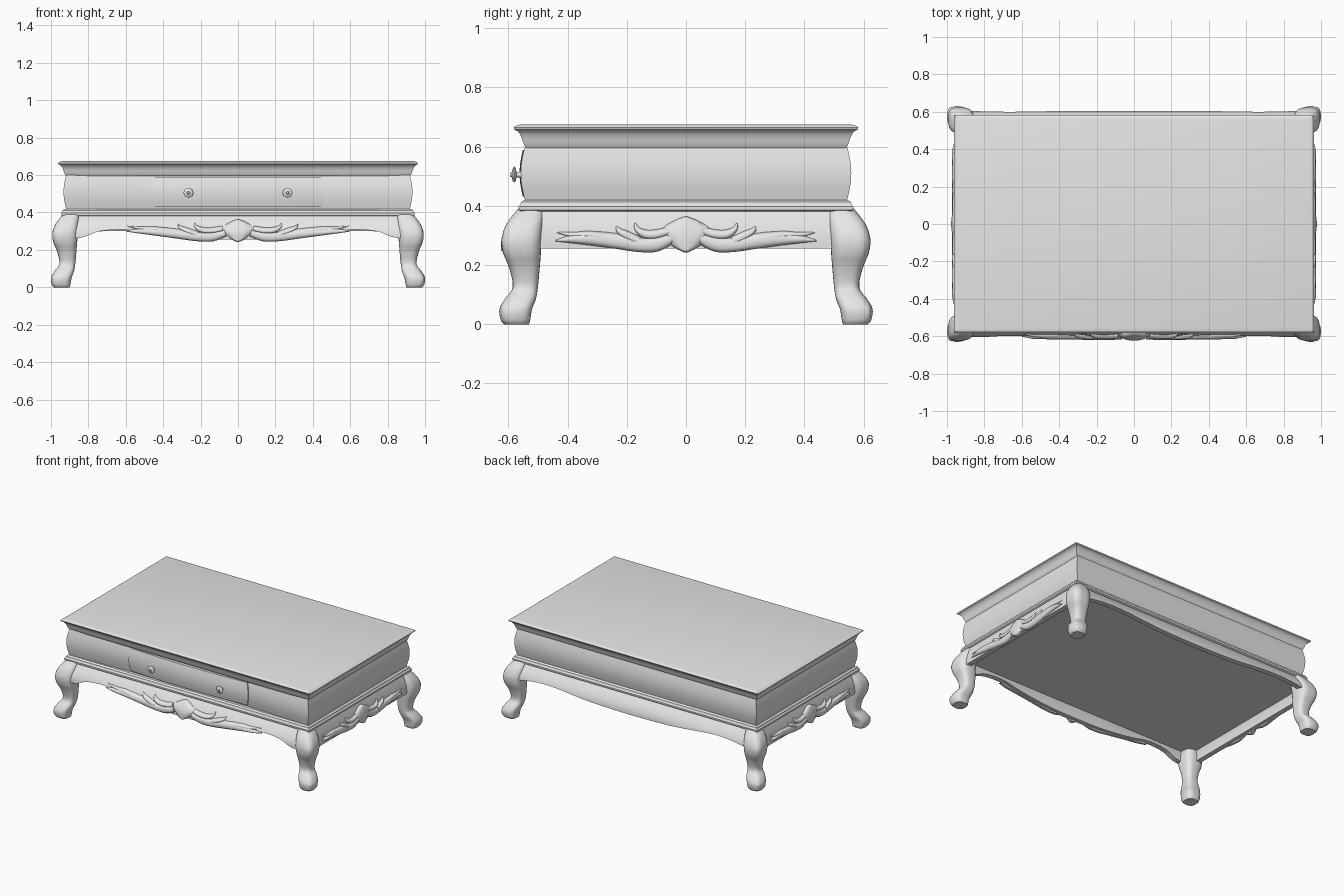
import bpy, bmesh, math
from math import sin, cos, pi

if "Cube" in bpy.data.objects:
    bpy.data.objects.remove(bpy.data.objects["Cube"], do_unlink=True)

grey = bpy.data.materials.new("pale grey paint")
grey.use_nodes = True
colour = (0.8, 0.8, 0.8, 1)
grey.diffuse_color = colour
grey.node_tree.nodes["Principled BSDF"].inputs["Base Color"].default_value = colour


def loft(name, rings, angle=35):
    """Skin a stack of closed rings and cap both ends."""
    bm = bmesh.new()
    rows = [[bm.verts.new(p) for p in ring] for ring in rings]
    n = len(rows[0])
    for a, b in zip(rows, rows[1:]):
        for i in range(n):
            j = (i + 1) % n
            bm.faces.new((a[i], a[j], b[j], b[i]))
    bm.faces.new(rows[0])
    bm.faces.new(rows[-1])
    bmesh.ops.recalc_face_normals(bm, faces=bm.faces)
    mesh = bpy.data.meshes.new(name)
    bm.to_mesh(mesh)
    bm.free()
    mesh.materials.append(grey)
    mesh.shade_smooth()
    mesh.set_sharp_from_angle(angle=math.radians(angle))
    ob = bpy.data.objects.new(name, mesh)
    bpy.context.scene.collection.objects.link(ob)


def smooth(pts, steps=4):
    """Catmull-Rom curve through tuples of any length."""
    out = []
    for i in range(len(pts) - 1):
        p0, p1 = pts[max(i - 1, 0)], pts[i]
        p2, p3 = pts[i + 1], pts[min(i + 2, len(pts) - 1)]
        for k in range(steps):
            t = k / steps
            out.append(tuple(
                0.5 * (2 * b + (c - a) * t + (2 * a - 5 * b + 4 * c - d) * t ** 2
                       + (3 * b - a - 3 * c + d) * t ** 3)
                for a, b, c, d in zip(p0, p1, p2, p3)))
    return out + [pts[-1]]


def slab(name, profile):
    """Rectangular stack from (z, half depth) pairs."""
    loft(name, [[(sx * (h + 0.38), sy * h, z)
                 for sx, sy in ((-1, -1), (1, -1), (1, 1), (-1, 1))]
                for z, h in profile], 15)


# Tabletop, lower moulding and underside board
cove = smooth([(0.605, 0.546), (0.615, 0.55), (0.63, 0.555), (0.645, 0.563), (0.653, 0.571)], 3)
slab("tabletop", [(0.595, 0.54)] + cove
     + [(0.657, 0.579), (0.664, 0.582), (0.671, 0.573), (0.675, 0.557)])
slab("lower_moulding", [(0.38, 0.556), (0.385, 0.564), (0.397, 0.565), (0.403, 0.559),
                        (0.412, 0.557), (0.42, 0.546)])
slab("underside_board", [(0.325, 0.555), (0.335, 0.555)])

# Bulging case, its front walls leaning in towards the drawer
bulge = [(0.415 + 0.19 * t / 12, 0.543 + 0.015 * sin(pi * t / 12)) for t in range(13)]
loft("case", [[(-h - 0.375, -h, z), (-0.45, 0.018 - h, z), (0.45, 0.018 - h, z),
               (h + 0.375, -h, z), (h + 0.375, h, z), (-h - 0.375, h, z)] for z, h in bulge])

# Bowed drawer front
rings = []
for z, h in bulge[1:-1]:
    w = 0.44 + (h - 0.543) * 1.4
    rings.append([(w * u / 5, 0.014 * (u / 5) ** 2 - h - 0.004, z) for u in range(-5, 6)]
                 + [(w, -0.5, z), (-w, -0.5, z)])
loft("drawer_front", rings)

# Drawer knobs
knob = [(0.55, 0.012), (0.572, 0.008), (0.575, 0.022), (0.58, 0.027),
        (0.585, 0.021), (0.588, 0.009), (0.594, 0.006)]
for side in (-1, 1):
    loft("drawer_knob", [[(side * 0.265 + r * cos(a * pi / 4), -y, 0.505 + r * sin(a * pi / 4))
                          for a in range(8)] for y, r in knob], 50)

# Cabriole legs: height, outer reach, inner reach
leg = smooth([(0.0, 0.615, 0.53), (0.015, 0.625, 0.526), (0.05, 0.629, 0.52),
              (0.085, 0.612, 0.507), (0.125, 0.585, 0.5), (0.19, 0.597, 0.494),
              (0.24, 0.617, 0.49), (0.29, 0.622, 0.487), (0.34, 0.605, 0.482),
              (0.39, 0.567, 0.477)])


def leg_ring(z, outer, inner, sx, sy):
    c, r = (outer + inner) / 2, (outer - inner) / 2
    ring = []
    for k in range(32):
        a = 2 * pi * k / 32
        ca, sa = cos(a), sin(a)
        q = r / (abs(ca) ** 3 + abs(sa) ** 3) ** (1 / 3)
        # toes on the foot, a raised crest on the knee
        facing = max(0, cos(a - pi / 4))
        if z < 0.09:
            q *= 1 + 0.03 * facing * cos(8 * (a - pi / 4)) * sin(pi * z / 0.09)
        elif z > 0.17:
            q *= 1 + 0.06 * facing ** 12 * sin(pi * (z - 0.17) / 0.22)
        ring.append((sx * (c + 0.37 + q * ca), sy * (c + q * sa), z))
    return ring


for sy, end in ((-1, "front"), (1, "back")):
    for sx, side in ((1, "left"), (-1, "right")):
        loft(end + "_" + side + "_leg", [leg_ring(*p, sx, sy) for p in leg])

# Side directions: place (along, outward, height) in space
SIDES = {
    "front": lambda s, d, z: (s, -d, z),
    "back": lambda s, d, z: (s, d, z),
    "left": lambda s, d, z: (d, s, z),
    "right": lambda s, d, z: (-d, s, z),
}


def flare(side, z):
    t = min(max((0.385 - z) / 0.11, 0), 1)
    base, grow = (0.548, 0.056) if side in ("front", "back") else (0.932, 0.026)
    return base + grow * sin(t * pi * 0.5)


# Aprons: scalloped front, gently waved back, straight short sides
front_edge = smooth([(0, 0.255), (0.18, 0.257), (0.33, 0.27), (0.45, 0.285), (0.6, 0.308),
                     (0.74, 0.3), (0.82, 0.27), (0.9, 0.258)])
back_edge = smooth([(0, 0.268), (0.3, 0.275), (0.6, 0.3), (0.76, 0.297), (0.9, 0.275)])
straight_edge = [(0, 0.256), (0.52, 0.256)]
EDGES = {"front": front_edge, "back": back_edge, "left": straight_edge, "right": straight_edge}
for side, place in SIDES.items():
    half = EDGES[side]
    rings = []
    for s, low in [(-s, z) for s, z in reversed(half[1:])] + half:
        heights = [0.385 + (low - 0.385) * k / 8 for k in range(9)]
        rings.append([place(s, flare(side, z), z) for z in heights]
                     + [place(s, flare(side, z) - 0.035, z) for z in reversed(heights)])
    loft(side + "_apron", rings)

# Carved ornament: paths of (along, height, half width)
CARVING = {
    "long_leaf": [(0.05, 0.29, 0.018), (0.1, 0.27, 0.025), (0.16, 0.268, 0.024),
                  (0.23, 0.28, 0.026), (0.31, 0.289, 0.024), (0.38, 0.288, 0.015),
                  (0.44, 0.282, 0.002)],
    "upper_scroll": [(0.06, 0.315, 0.014), (0.1, 0.304, 0.016), (0.14, 0.305, 0.015),
                     (0.165, 0.322, 0.009), (0.172, 0.342, 0.002)],
    "inner_feather": [(0.16, 0.28, 0.016), (0.2, 0.3, 0.015), (0.225, 0.315, 0.01),
                      (0.235, 0.332, 0.002)],
    "outer_feather": [(0.26, 0.288, 0.015), (0.32, 0.302, 0.013), (0.38, 0.302, 0.009),
                      (0.435, 0.31, 0.002)],
}
SHIELD = [(0, 0.363, 0.006), (0, 0.35, 0.04), (0, 0.325, 0.078), (0, 0.3, 0.078),
          (0, 0.275, 0.056), (0, 0.258, 0.038), (0, 0.243, 0.008)]


def carve(name, side, path, mirror, height):
    """Domed ribbon laid over an apron."""
    stretch, lift = (1.36, 0.05) if side == "front" else (1, 0)
    pts = [(s * stretch, z + lift * (s * stretch) ** 2, w) for s, z, w in smooth(path)]
    rings = []
    for i, (s, z, w) in enumerate(pts):
        a, b = pts[max(i - 1, 0)], pts[min(i + 1, len(pts) - 1)]
        ds, dz = b[0] - a[0], b[1] - a[1]
        size = math.hypot(ds, dz)
        ring = []
        for k in range(9):
            v = -1 + k / 4
            ps, pz = s - dz / size * w * v, z + ds / size * w * v
            rise = min(height, w * 1.2) * math.sqrt(1 - v * v)
            ring.append(SIDES[side](mirror * ps, flare(side, pz) + rise, pz))
        for v in (0.9, -0.9):
            ps, pz = s - dz / size * w * v, z + ds / size * w * v
            ring.append(SIDES[side](mirror * ps, flare(side, pz) - 0.012, pz))
        rings.append(ring)
    loft(side + "_" + name, rings, 50)


for side in ("front", "left", "right"):
    carve("shield", side, SHIELD, 1, 0.02)
    for name, path in CARVING.items():
        for mirror in (-1, 1):
            carve(name, side, path, mirror, 0.015)
